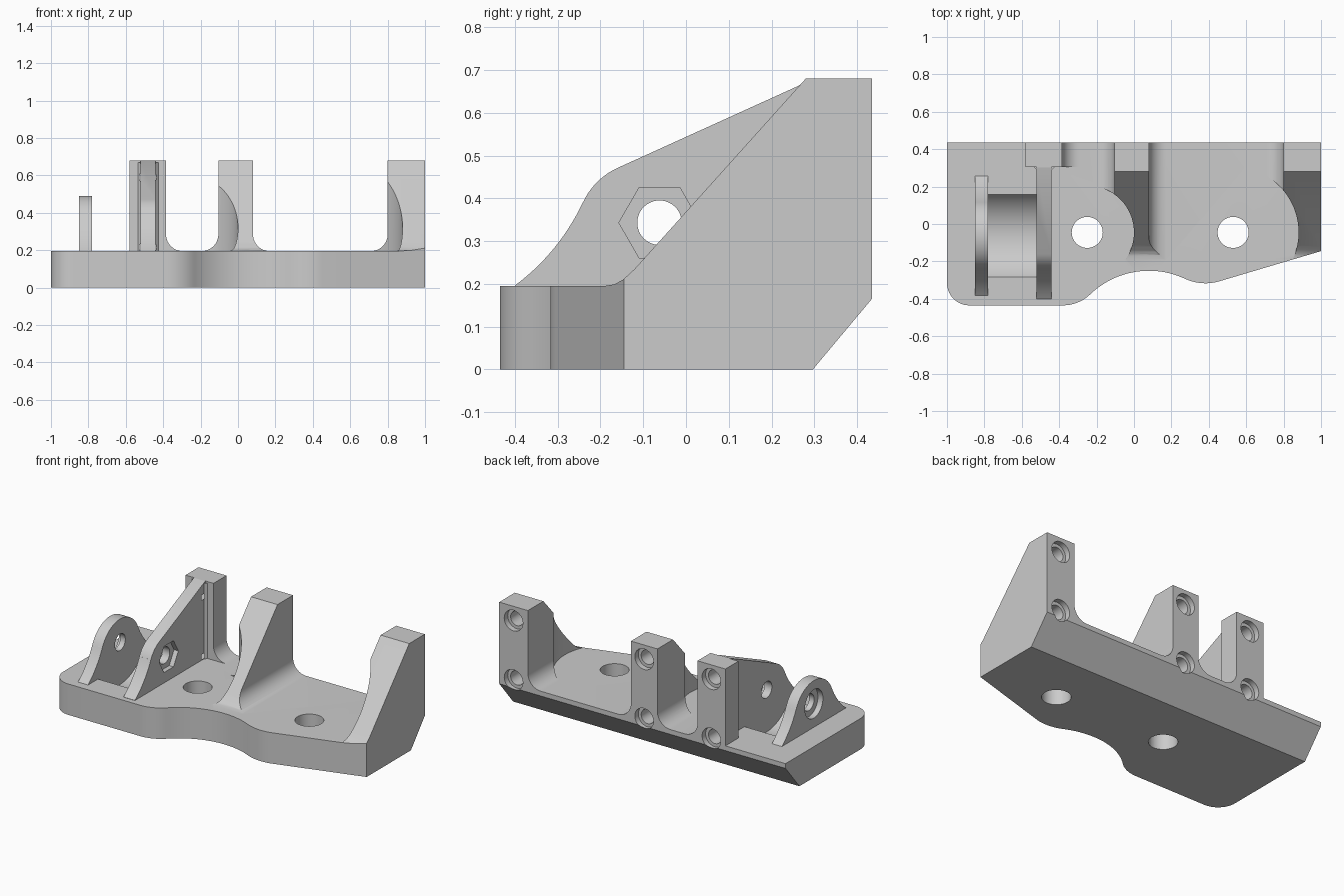
import bpy, bmesh
from math import sin, cos, radians

if "Cube" in bpy.data.objects:
    bpy.data.objects.remove(bpy.data.objects["Cube"])

grey = bpy.data.materials.new("plain grey")
grey.use_nodes = True
COLOUR = (0.6, 0.6, 0.6, 1)
grey.diffuse_color = COLOUR
grey.node_tree.nodes["Principled BSDF"].inputs["Base Color"].default_value = COLOUR


def arc(u, v, r, start, end, n=14):
    angles = [radians(start + (end - start) * i / n) for i in range(n + 1)]
    return [(u + r * cos(a), v + r * sin(a)) for a in angles]


def circle(u, v, r, n=48):
    return arc(u, v, r, 0, 360, n)[:-1]


def prism(name, outline, axis, lo, hi):
    """Extrude a 2D outline along x (y,z), y (x,z) or z (x,y)."""
    place = {"x": lambda u, v: (lo, u, v),
             "y": lambda u, v: (u, lo, v),
             "z": lambda u, v: (u, v, lo)}[axis]
    bm = bmesh.new()
    face = bm.faces.new([bm.verts.new(place(*p)) for p in outline])
    top = bmesh.ops.extrude_face_region(bm, geom=[face])["geom"]
    shift = [(hi - lo) * (axis == a) for a in "xyz"]
    bmesh.ops.translate(bm, vec=shift,
                        verts=[g for g in top if isinstance(g, bmesh.types.BMVert)])
    bmesh.ops.recalc_face_normals(bm, faces=bm.faces)
    mesh = bpy.data.meshes.new(name)
    bm.to_mesh(mesh)
    bm.free()
    mesh.materials.append(grey)
    obj = bpy.data.objects.new(name, mesh)
    bpy.context.collection.objects.link(obj)
    return obj


def combine(target, tool, operation):
    """Apply a boolean and discard the tool."""
    mod = target.modifiers.new("boolean", "BOOLEAN")
    mod.operation, mod.object, mod.solver = operation, tool, "EXACT"
    bpy.context.view_layer.objects.active = target
    bpy.ops.object.modifier_apply(modifier=mod.name)
    bpy.data.objects.remove(tool)


def drill(target, u, v, r, axis, lo, hi, n=48):
    combine(target, prism("cutter", circle(u, v, r, n), axis, lo, hi), "DIFFERENCE")


TOP, HEIGHT, BACK, SINK = 0.195, 0.68, 0.435, 0.1
HOLE_Y = -0.045
PIVOT = (-0.062, 0.343)

# Base plate with a wavy front edge
plate_outline = ([(1, BACK), (-1, BACK)]
                 + arc(-0.88, -0.315, 0.12, 180, 270)
                 + arc(-0.38, -0.225, 0.21, 270, 312)
                 + arc(0.08, -0.704, 0.454, 133, 65, 24)
                 + arc(0.382, -0.057, 0.26, 246, 287)
                 + [(1, -0.145)])
bracket = prism("bracket", plate_outline, "z", 0, TOP)


# Post cross-section with optional fillets at its foot
def post_section(x0, x1, left, right, r=0.09):
    pts = [(x1, HEIGHT), (x0, HEIGHT)]
    if left:
        pts += arc(x0 - r, TOP + r, r, 0, -90) + [(x0 - r, SINK)]
    else:
        pts += [(x0, SINK)]
    if right:
        pts += [(x1 + r, SINK)] + arc(x1 + r, TOP + r, r, 270, 180)
    else:
        pts += [(x1, SINK)]
    return pts


# Sloping posts, scooped to clear the screw heads in the plate
slope = [(BACK, SINK), (BACK, HEIGHT), (0.28, HEIGHT), (-0.12, 0.235),
         (-0.147, 0.21), (-0.167, 0.199), (-0.19, TOP), (-0.19, SINK)]
for name, x0, x1, right, hole_x, scoop in (
        ("middle_post", -0.105, 0.08, True, -0.25, 0.25),
        ("end_post", 0.8, 1, False, 0.53, 0.35)):
    post = prism(name, post_section(x0, x1, True, right), "y", -0.4, BACK)
    combine(post, prism("slope", slope, "x", -2, 2), "INTERSECT")
    combine(post, prism("limit", plate_outline, "z", 0, 1), "INTERSECT")
    drill(post, hole_x, HOLE_Y, scoop, "z", TOP, 1, 96)
    combine(bracket, post, "UNION")

# Upright post behind the web
combine(bracket, prism("web_post", post_section(-0.58, -0.385, False, True),
                       "y", 0.305, BACK), "UNION")

# Web with a flared front and a straight sloping top
flare = arc(-0.706, 0.608, 0.513, -53.4, -25)
web = prism("web", flare + arc(-0.092, 0.322, 0.164, 155, 114)
            + [(0.3, HEIGHT), (0.32, HEIGHT), (0.32, SINK), (-0.4, SINK)],
            "x", -0.52, -0.44)
combine(bracket, web, "UNION")
combine(bracket, prism("web_corner", [(-0.535, 0.31), (-0.535, 0.303), (-0.52, 0.288),
                                      (-0.44, 0.288), (-0.425, 0.303), (-0.425, 0.31)],
                       "z", SINK, HEIGHT - 0.01), "UNION")

# Rounded lug, symmetrical about the pivot
half = [(y + 0.002, z - 0.014) for y, z in flare]
half += arc(PIVOT[0], 0.295, 0.195, 155, 90)
half = [(half[0][0], SINK)] + half
mirrored = [(2 * PIVOT[0] - y, z) for y, z in reversed(half[:-1])]
combine(bracket, prism("lug", half + mirrored, "x", -0.85, -0.78), "UNION")

# Trough between lug and web, pivot holes, nut pocket and head recess
drill(bracket, *PIVOT, 0.266, "x", -0.78, -0.52, 96)
drill(bracket, *PIVOT, 0.052, "x", -0.95, -0.4)
drill(bracket, *PIVOT, 0.095, "x", -0.47, -0.4, 6)
drill(bracket, *PIVOT, 0.09, "x", -0.9, -0.815)

# Mounting holes through the plate
for x in (-0.25, 0.53):
    drill(bracket, x, HOLE_Y, 0.083, "z", -0.1, 0.3)

# Bevel along the lower back edge
combine(bracket, prism("bevel", [(0.255, -0.05), (0.477, 0.215), (0.6, -0.05)],
                       "x", -1.1, 1.1), "DIFFERENCE")

# Counterbored screw holes in the back of each post
for x in (-0.482, -0.012, 0.9):
    for z in (0.215, 0.59):
        drill(bracket, x, z, 0.045, "y", 0.265, 0.5)
        drill(bracket, x, z, 0.065, "y", 0.4, 0.5)

bpy.ops.object.select_all(action="DESELECT")
bracket.select_set(True)
bpy.context.view_layer.objects.active = bracket
bpy.ops.object.shade_smooth_by_angle(angle=radians(25))
